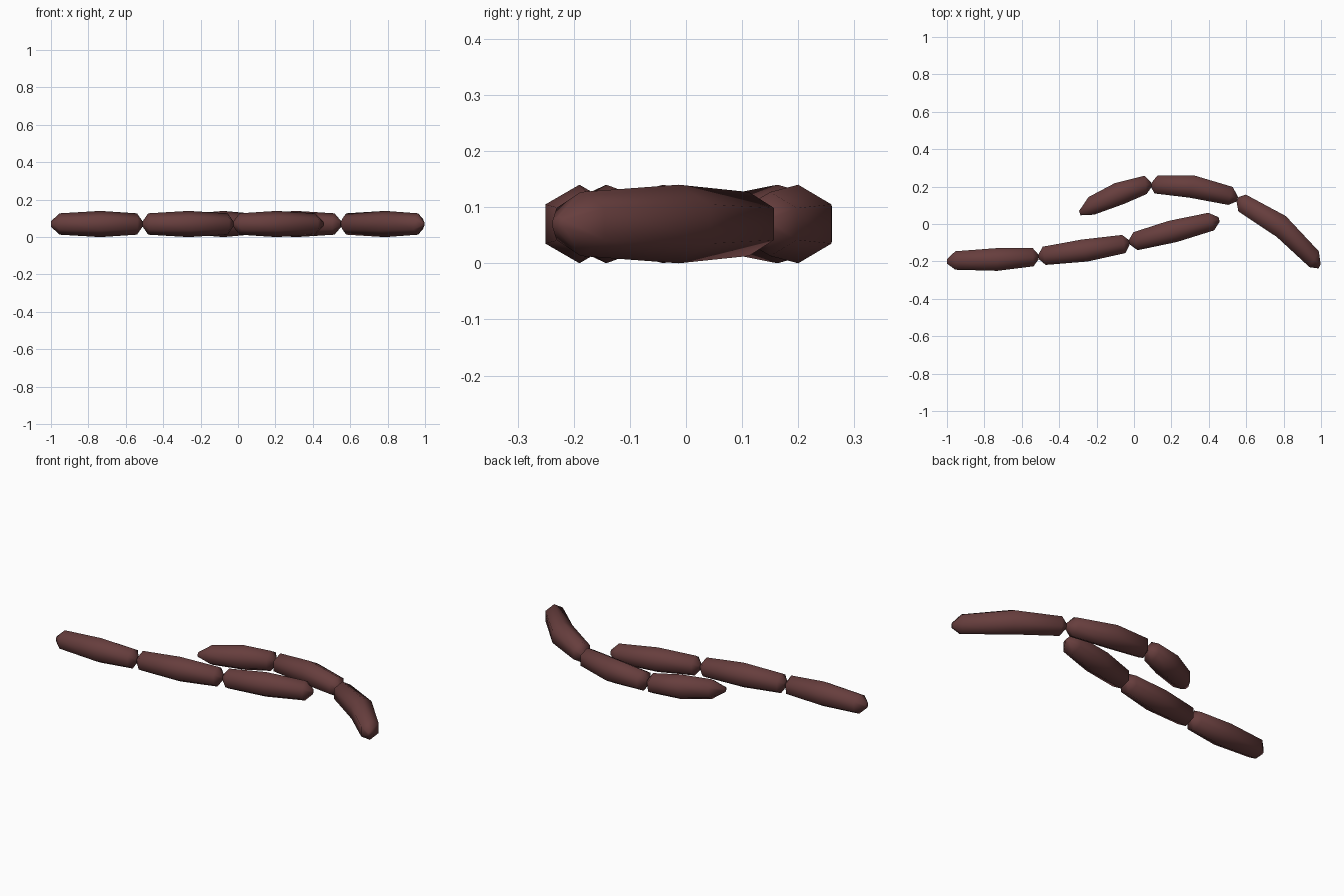
import bpy, bmesh, math

if "Cube" in bpy.data.objects:
    bpy.data.objects.remove(bpy.data.objects["Cube"])

mat = bpy.data.materials.new("dark red brown")
mat.diffuse_color = (0.135, 0.048, 0.047, 1)
mat.use_nodes = True
mat.node_tree.nodes["Principled BSDF"].inputs["Base Color"].default_value = mat.diffuse_color

# each link: x, y of tip, shoulder, middle, shoulder, tip, then tilts of the three rings
LINKS = {
    "long_chain_link_1": ([(-1, -.2), (-.955, -.195), (-.735, -.19), (-.54, -.177), (-.51, -.176)], (0, 5, 3)),
    "long_chain_link_2": ([(-.51, -.176), (-.48, -.17), (-.265, -.142), (-.055, -.107), (-.025, -.098)], (9, 15, 10)),
    "long_chain_link_3": ([(-.025, -.098), (.008, -.092), (.206, -.04), (.413, .013), (.455, .025)], (13, 22, 18)),
    "curved_chain_link_1": ([(-.29, .058), (-.228, .097), (-.078, .163), (.062, .209), (.093, .21)], (18, 24, 6)),
    "curved_chain_link_2": ([(.093, .21), (.118, .212), (.31, .2), (.516, .15), (.553, .133)], (-10, -13, -14)),
    "curved_chain_link_3": ([(.553, .133), (.578, .112), (.787, -.013), (.963, -.188), (.992, -.227)], (-24, -24, -30)),
}
RADII = (.014, .057, .07, .057, .014)
MID_Z = .07


def link(name, pts, tilts):
    """Six-sided sausage lofted through tilted rings."""
    bm = bmesh.new()
    angles = (tilts[0], *tilts, tilts[2])
    rings = []
    for (x, y), deg, r in zip(pts, angles, RADII):
        t = math.radians(deg)
        ring = []
        for k in range(6):
            a = math.radians(60 * k + 90)      # corner up, flat sides
            w, h = r * math.cos(a), r * math.sin(a)
            ring.append(bm.verts.new((x - w * math.sin(t), y + w * math.cos(t), MID_Z + h)))
        rings.append(ring)
    for a, b in zip(rings, rings[1:]):
        for k in range(6):
            n = (k + 1) % 6
            bm.faces.new((a[k], a[n], b[n], b[k]))
    bm.faces.new(rings[0])
    bm.faces.new(rings[-1])
    bmesh.ops.recalc_face_normals(bm, faces=bm.faces)
    for f in bm.faces:
        f.smooth = True
    me = bpy.data.meshes.new(name)
    bm.to_mesh(me)
    bm.free()
    me.materials.append(mat)
    ob = bpy.data.objects.new(name, me)
    bpy.context.collection.objects.link(ob)


for name, (pts, tilts) in LINKS.items():
    link(name, pts, tilts)
